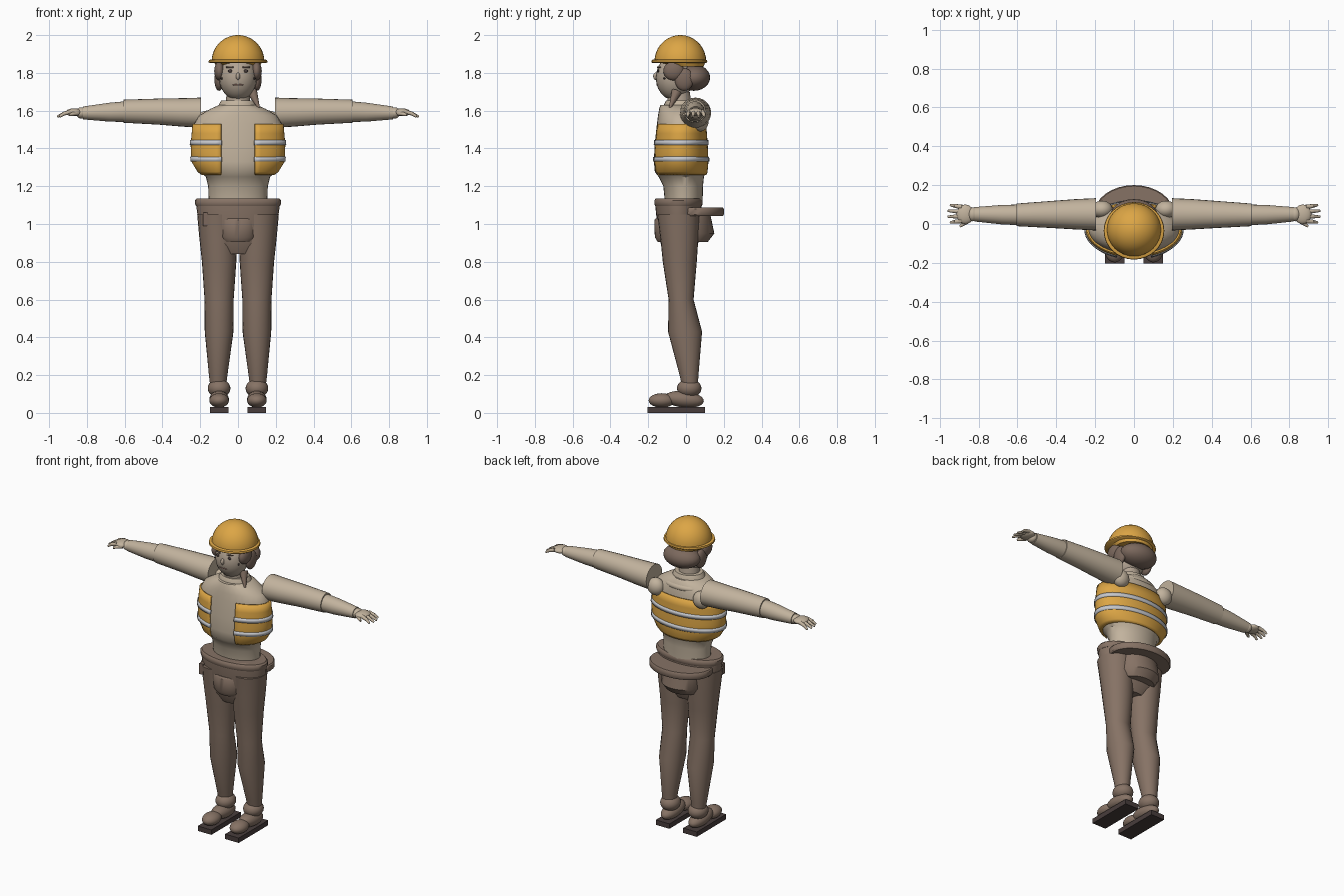
import bpy, bmesh, math
from mathutils import Vector, Matrix


def mat(name, r, g, b):
    m = bpy.data.materials.new(name)
    m.diffuse_color = (r, g, b, 1)
    return m


BEIGE = mat("beige shirt and skin", 0.54, 0.45, 0.34)
FACE = mat("face skin", 0.45, 0.37, 0.29)
YELLOW = mat("safety yellow", 0.72, 0.38, 0.06)
BROWN = mat("brown cloth", 0.24, 0.17, 0.13)
HAIR = mat("brown hair", 0.20, 0.14, 0.11)
SILVER = mat("silver stripe", 0.56, 0.57, 0.60)
DARK = mat("dark sole", 0.065, 0.047, 0.045)
LIPS = mat("lips", 0.30, 0.17, 0.14)


def finish(bm, name, m, mirror=False):
    me = bpy.data.meshes.new(name)
    bm.to_mesh(me)
    bm.free()
    me.materials.append(m)
    ob = bpy.data.objects.new(name, me)
    bpy.context.collection.objects.link(ob)
    if mirror:
        ob.modifiers.new("Mirror", 'MIRROR')
    return ob


def loft(name, m, rings, axis='Z', n=32, gap=0, mirror=False):
    """Rings are (height, centre a, centre b, radius a, radius b) along an axis.
    A gap leaves the front open by that half width."""
    bm = bmesh.new()
    rows = []
    for h, ca, cb, ra, rb in rings:
        g = math.asin(gap / ra) if gap else 0
        cnt = n + 1 if gap else n
        row = []
        for i in range(cnt):
            t = -math.pi / 2 + g + (2 * math.pi - 2 * g) * i / n
            a, b = ca + ra * math.cos(t), cb + rb * math.sin(t)
            row.append(bm.verts.new((a, b, h) if axis == 'Z' else (h, a, b)))
        rows.append(row)
    for r0, r1 in zip(rows, rows[1:]):
        for i in range(n):
            j = (i + 1) % len(r0)
            bm.faces.new((r0[i], r0[j], r1[j], r1[i]))
    if not gap:
        bm.faces.new(rows[0][::-1])
        bm.faces.new(rows[-1])
    return finish(bm, name, m, mirror)


def ball(name, m, c, r, mirror=False, tilt=0, seg=24):
    bm = bmesh.new()
    mx = Matrix.Translation(c) @ Matrix.Rotation(tilt, 4, 'X') @ Matrix.Diagonal((*r, 1))
    bmesh.ops.create_uvsphere(bm, u_segments=seg, v_segments=seg // 2, radius=1, matrix=mx)
    return finish(bm, name, m, mirror)


def stick(name, m, p, q, r0, r1, mirror=False):
    p, q = Vector(p), Vector(q)
    d = q - p
    mx = Matrix.Translation((p + q) / 2) @ d.to_track_quat('Z', 'Y').to_matrix().to_4x4()
    bm = bmesh.new()
    bmesh.ops.create_cone(bm, cap_ends=True, segments=12, radius1=r0, radius2=r1,
                          depth=d.length, matrix=mx)
    return finish(bm, name, m, mirror)


def box(name, m, c, s, mirror=False):
    bm = bmesh.new()
    bmesh.ops.create_cube(bm, size=1, matrix=Matrix.Translation(c) @ Matrix.Diagonal((*s, 1)))
    return finish(bm, name, m, mirror)


# Helmet: dome and brim
dome = [(1.86 + 0.14 * math.sin(t), 0, -0.03, 0.14 * math.cos(t), 0.137 * math.cos(t))
        for t in [math.radians(a) for a in (0, 10, 20, 30, 40, 50, 60, 70, 79, 86)]]
loft("helmet_dome", YELLOW, dome)
loft("helmet_brim", YELLOW, [(1.852, 0, -0.035, 0.15, 0.142), (1.857, 0, -0.035, 0.156, 0.148),
                             (1.868, 0, -0.035, 0.154, 0.146), (1.872, 0, -0.035, 0.14, 0.135)])
loft("helmet_band", YELLOW, [(1.835, 0, -0.005, 0.115, 0.1), (1.86, 0, -0.02, 0.13, 0.122)])

# Head, hair and face
ball("head", FACE, (0, -0.06, 1.775), (0.1, 0.1, 0.12))
ball("back_hair", HAIR, (0, 0.04, 1.775), (0.122, 0.088, 0.07))
ball("side_hair", HAIR, (0.098, -0.065, 1.81), (0.028, 0.055, 0.05), True)
ball("side_hair_lower", HAIR, (0.1, -0.01, 1.765), (0.025, 0.05, 0.06), True)
ball("eye", DARK, (0.042, -0.148, 1.81), (0.011, 0.006, 0.009), True, seg=12)
stick("brow", HAIR, (0.025, -0.151, 1.829), (0.062, -0.136, 1.83), 0.004, 0.003, True)
ball("nose", FACE, (0, -0.16, 1.782), (0.011, 0.014, 0.02), seg=12)
ball("mouth", LIPS, (0, -0.15, 1.737), (0.03, 0.006, 0.005), seg=12)
ball("ear_stud", DARK, (0.086, -0.115, 1.77), (0.006, 0.006, 0.006), True, seg=8)

# Neck, collar and hanging lock
loft("neck", FACE, [(1.58, 0, -0.03, 0.07, 0.065), (1.70, 0, -0.04, 0.06, 0.06)])
loft("collar", BEIGE, [(1.60, 0, -0.03, 0.11, 0.09), (1.635, 0, -0.03, 0.1, 0.085),
                       (1.655, 0, -0.03, 0.088, 0.075), (1.655, 0, -0.03, 0.07, 0.06)])
stick("hair_lock", BROWN, (0.075, -0.05, 1.70), (0.11, -0.085, 1.615), 0.028, 0.006)

# Shirt
BODY = [(1.12, 0, -0.012, 0.155, 0.1), (1.2, 0, -0.015, 0.158, 0.105),
        (1.25, 0, -0.025, 0.17, 0.12), (1.275, 0, -0.03, 0.205, 0.135),
        (1.33, 0, -0.03, 0.238, 0.14), (1.42, 0, -0.03, 0.242, 0.136),
        (1.53, 0, -0.028, 0.232, 0.126), (1.575, 0, -0.028, 0.205, 0.12),
        (1.61, 0, -0.03, 0.145, 0.112), (1.63, 0, -0.035, 0.1, 0.1)]
loft("shirt", BEIGE, BODY)


def body_at(z, off):
    """Body outline at a height, grown outward."""
    for a, b in zip(BODY, BODY[1:]):
        if a[0] <= z <= b[0]:
            k = (z - a[0]) / (b[0] - a[0])
            v = [p + (q - p) * k for p, q in zip(a, b)]
            return (z, v[1], v[2], v[3] + off, v[4] + off)


# Open-fronted vest and its reflective stripes
def shell(name, m, heights, off, gap):
    ob = loft(name, m, [body_at(z, off) for z in heights], n=40, gap=gap)
    s = ob.modifiers.new("Thickness", 'SOLIDIFY')
    s.thickness, s.offset = off, -1


shell("vest", YELLOW, (1.26, 1.275, 1.33, 1.38, 1.42, 1.48, 1.53), 0.009, 0.09)
for k, z in enumerate((1.33, 1.418)):
    shell(f"reflective_stripe_{k}", SILVER, (z, z + 0.026), 0.014, 0.088)

# Shoulder pads on the back
ball("shoulder_pad", BEIGE, (0.165, 0.075, 1.545), (0.055, 0.045, 0.055), True)
ball("upper_back_fold", BEIGE, (0, 0.04, 1.585), (0.12, 0.055, 0.03))

# Arms
loft("upper_arm", BEIGE, [(0.195, 0.05, 1.589, 0.083, 0.08), (0.3, 0.05, 1.591, 0.078, 0.075),
                          (0.42, 0.049, 1.595, 0.07, 0.069), (0.605, 0.047, 1.597, 0.058, 0.061)],
     'X', 24, mirror=True)
loft("forearm", BEIGE, [(0.59, 0.047, 1.595, 0.053, 0.055), (0.68, 0.048, 1.592, 0.05, 0.05),
                        (0.82, 0.05, 1.588, 0.037, 0.034)], 'X', 24, mirror=True)
ball("wrist", BEIGE, (0.83, 0.05, 1.588), (0.028, 0.036, 0.03), True)

# Hands
ball("palm", BEIGE, (0.868, 0.05, 1.592), (0.045, 0.05, 0.02), True)
for i in range(4):
    y = 0.088 - 0.024 * i
    tip = 0.945 + (0.012 if i in (1, 2) else 0)
    y2 = y + (y - 0.05) * 0.25
    stick(f"finger_{i}_base", BEIGE, (0.885, y, 1.594), (0.922, (y + y2) / 2, 1.584), 0.012, 0.010, True)
    stick(f"finger_{i}_tip", BEIGE, (0.92, (y + y2) / 2, 1.585), (tip, y2, 1.568), 0.010, 0.006, True)
stick("thumb", BEIGE, (0.85, 0.02, 1.588), (0.895, -0.012, 1.578), 0.014, 0.007, True)

# Trousers: hips and legs
loft("hips", BROWN, [(0.84, 0, -0.035, 0.12, 0.07), (0.9, 0, -0.035, 0.185, 0.1),
                     (1.0, 0, -0.038, 0.208, 0.115), (1.09, 0, -0.04, 0.22, 0.122),
                     (1.125, 0, -0.04, 0.22, 0.122), (1.135, 0, -0.04, 0.205, 0.11)])
loft("leg", BROWN, [(0.15, 0.105, 0.02, 0.043, 0.043), (0.2, 0.105, 0.016, 0.049, 0.05),
                    (0.43, 0.1, -0.005, 0.076, 0.09), (0.6, 0.1, -0.026, 0.077, 0.066),
                    (0.8, 0.1, -0.033, 0.091, 0.09), (0.92, 0.104, -0.035, 0.1, 0.1),
                    (1.05, 0.11, -0.04, 0.106, 0.112)], n=24, mirror=True)
loft("waistband", BROWN, [(1.095, 0, -0.04, 0.222, 0.123), (1.105, 0, -0.04, 0.227, 0.128),
                          (1.125, 0, -0.04, 0.227, 0.128), (1.135, 0, -0.04, 0.218, 0.12)])

# Tool belt: back shelf, pouches and clip
loft("belt_back_shelf", BROWN, [(1.043, 0, 0.05, 0.2, 0.145), (1.05, 0, 0.05, 0.206, 0.15),
                                (1.08, 0, 0.05, 0.206, 0.15), (1.087, 0, 0.05, 0.2, 0.145)])
loft("back_pouch", BROWN, [(0.905, 0, 0.03, 0.11, 0.085), (0.95, 0, 0.03, 0.135, 0.12),
                           (1.045, 0, 0.03, 0.13, 0.1)])
loft("front_pouch", BROWN, [(0.905, 0, -0.1, 0.075, 0.05), (0.93, 0, -0.1, 0.095, 0.065),
                            (1.02, 0, -0.1, 0.1, 0.068), (1.03, 0, -0.1, 0.095, 0.06)])
box("belt_clip", HAIR, (-0.172, -0.115, 1.025), (0.028, 0.04, 0.07))

# Boots
ball("ankle", BROWN, (0.1, 0.017, 0.13), (0.06, 0.065, 0.05), True)
ball("boot_body", BROWN, (0.1, -0.01, 0.072), (0.052, 0.105, 0.044), True, math.radians(-6))
ball("boot_toe", BROWN, (0.1, -0.128, 0.066), (0.052, 0.07, 0.038), True)
box("sole", DARK, (0.099, -0.052, 0.016), (0.098, 0.304, 0.032), True)

# Smooth shading with crisp edges
bpy.ops.object.select_all(action='SELECT')
bpy.context.view_layer.objects.active = bpy.data.objects["shirt"]
bpy.ops.object.shade_smooth_by_angle(angle=math.radians(40))
